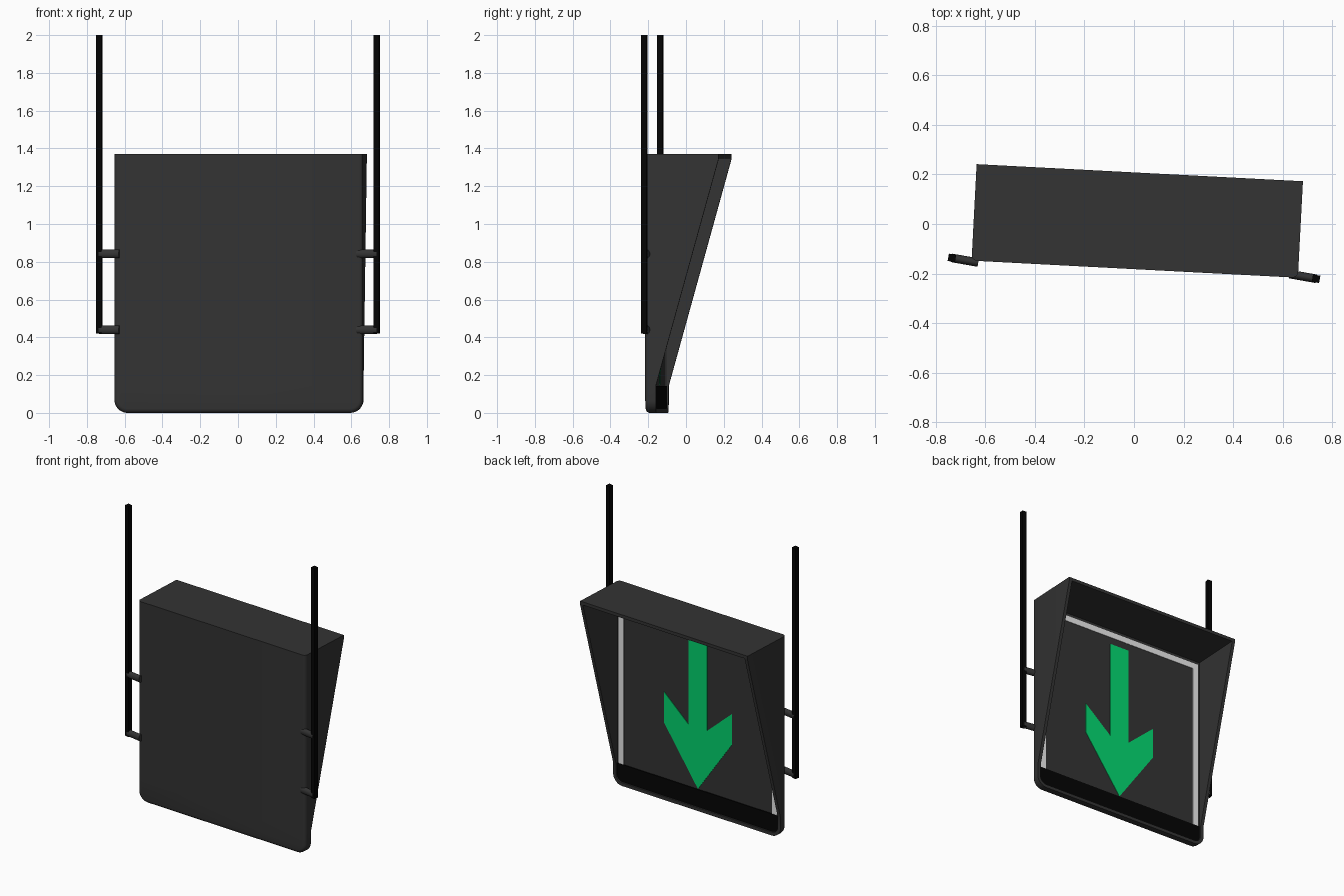
import bpy, bmesh, math

if "Cube" in bpy.data.objects:
    bpy.data.objects.remove(bpy.data.objects["Cube"])

TILT = math.radians(-3)          # whole sign is turned slightly about z
X0, X1, TOP = -0.647, 0.672, 1.37
XC = (X0 + X1) / 2
FRONT, PANEL, RIM, BACK = -0.182, -0.139, -0.125, 0.208
BREAK, LIP, WALL, RADIUS = 0.143, 1.345, 0.022, 0.07


def material(name, rgb):
    m = bpy.data.materials.new(name)
    m.diffuse_color = (*rgb, 1)
    m.use_nodes = True
    m.node_tree.nodes["Principled BSDF"].inputs["Base Color"].default_value = m.diffuse_color
    return m


GREY = material("dark_grey", (0.033, 0.033, 0.033))
BLACK = material("black", (0.0012, 0.0012, 0.0012))
WHITE = material("light_grey", (0.8, 0.8, 0.8))
GREEN = material("green", (0.001, 0.66, 0.155))


def finish(bm, name, mat, rot=TILT, loc=(0, 0, 0), smooth=False):
    bmesh.ops.recalc_face_normals(bm, faces=bm.faces)
    me = bpy.data.meshes.new(name)
    bm.to_mesh(me)
    bm.free()
    me.materials.append(mat)
    ob = bpy.data.objects.new(name, me)
    bpy.context.collection.objects.link(ob)
    ob.rotation_euler.z = rot
    ob.location = loc
    if smooth:
        bpy.ops.object.select_all(action='DESELECT')
        ob.select_set(True)
        bpy.context.view_layer.objects.active = ob
        bpy.ops.object.shade_smooth_by_angle(angle=math.radians(35))
    return ob


def outline(inset, top):
    """U-shaped outline (x, z) with rounded bottom corners."""
    lip = min(LIP, top - 0.005)
    r = RADIUS - inset
    left, right = X0 + inset, X1 - inset
    pts = [(left, top), (left, lip), (left, BREAK)]
    for cx, a0 in ((X0 + RADIUS, 180), (X1 - RADIUS, 270)):
        for i in range(9):
            a = math.radians(a0 + i * 90 / 8)
            pts.append((cx + r * math.cos(a), RADIUS + r * math.sin(a)))
    return pts + [(right, BREAK), (right, lip), (right, top)]


def back_y(z):
    """Depth of the open back edge: flat rim, then sloping out to the hood."""
    t = (z - BREAK) / (LIP - BREAK)
    return RIM + (BACK - RIM) * max(0, min(1, t))


def plate(name, pts, mat, thick):
    """Thin plate on the sign panel from (x, z) points."""
    bm = bmesh.new()
    a = [bm.verts.new((x, PANEL - 0.001, z)) for x, z in pts]
    b = [bm.verts.new((x, PANEL + thick, z)) for x, z in pts]
    bm.faces.new(a)
    bm.faces.new(b)
    for i in range(len(pts)):
        j = (i + 1) % len(pts)
        bm.faces.new((a[i], a[j], b[j], b[i]))
    return finish(bm, name, mat)


# Housing: rounded front, hood walls and recessed panel as a chain of rings
bm = bmesh.new()
BEV = 0.022
rings = []
for k in range(5):
    a = math.radians(k * 22.5)
    y = FRONT + BEV * (1 - math.cos(a))
    rings.append([(x, y, z) for x, z in outline(BEV * (1 - math.sin(a)), TOP)])
rings.append([(x, back_y(z), z) for x, z in outline(0, TOP)])
rings.append([(x, back_y(z), z) for x, z in outline(WALL, TOP - WALL)])
rings.append([(x, PANEL, z) for x, z in outline(WALL, TOP - WALL)])
vr = [[bm.verts.new(p) for p in ring] for ring in rings]
n = len(vr[0])
for a, b in zip(vr, vr[1:]):
    for i in range(n):
        j = (i + 1) % n
        bm.faces.new((a[i], a[j], b[j], b[i]))
bm.faces.new(vr[0])
bm.faces.new(vr[-1])
finish(bm, "housing", GREY, smooth=True)

# Black strip across the bottom of the panel
strip = [p for p in outline(WALL + 0.002, TOP - WALL) if p[1] <= BREAK + 0.001]
plate("bottom_strip", strip, BLACK, 0.006)

# Light border lines
fo, fw, ft = 0.035, 0.04, 1.328
for name, xa, xb, za, zb in (
        ("border_left", X0 + fo, X0 + fo + fw, BREAK, ft),
        ("border_right", X1 - fo - fw, X1 - fo, BREAK, ft),
        ("border_top", X0 + fo + fw, X1 - fo - fw, ft - fw, ft)):
    plate(name, [(xa, za), (xb, za), (xb, zb), (xa, zb)], WHITE, 0.003)

# Green down arrow
half = [(0.073, 1.24), (0.073, 0.565), (0.268, 0.735), (0.268, 0.525)]
arrow = [(XC + x, z) for x, z in half] + [(XC, 0.145)]
arrow += [(XC - x, z) for x, z in reversed(half)]
plate("arrow", arrow, GREEN, 0.003)

# Hanging poles with two short arms each
ARM_ROT = math.radians(-10)
for side, px, py in (("left", -0.735, -0.137), ("right", 0.735, -0.221)):
    bm = bmesh.new()
    bmesh.ops.create_cube(bm, size=1)
    bmesh.ops.scale(bm, vec=(0.03, 0.03, 1.58), verts=bm.verts)
    finish(bm, "pole_" + side, BLACK, ARM_ROT, (px, py, 1.21))
    s = 1 if px < 0 else -1
    for level, z in (("lower", 0.44), ("upper", 0.842)):
        bm = bmesh.new()
        bmesh.ops.create_cone(bm, cap_ends=True, segments=16, radius1=0.023,
                              radius2=0.023, depth=0.108)
        for v in bm.verts:
            v.co = (v.co.z + s * 0.054, v.co.y * 0.75, v.co.x)
        finish(bm, f"arm_{side}_{level}", GREY, ARM_ROT, (px, py, z), smooth=True)
